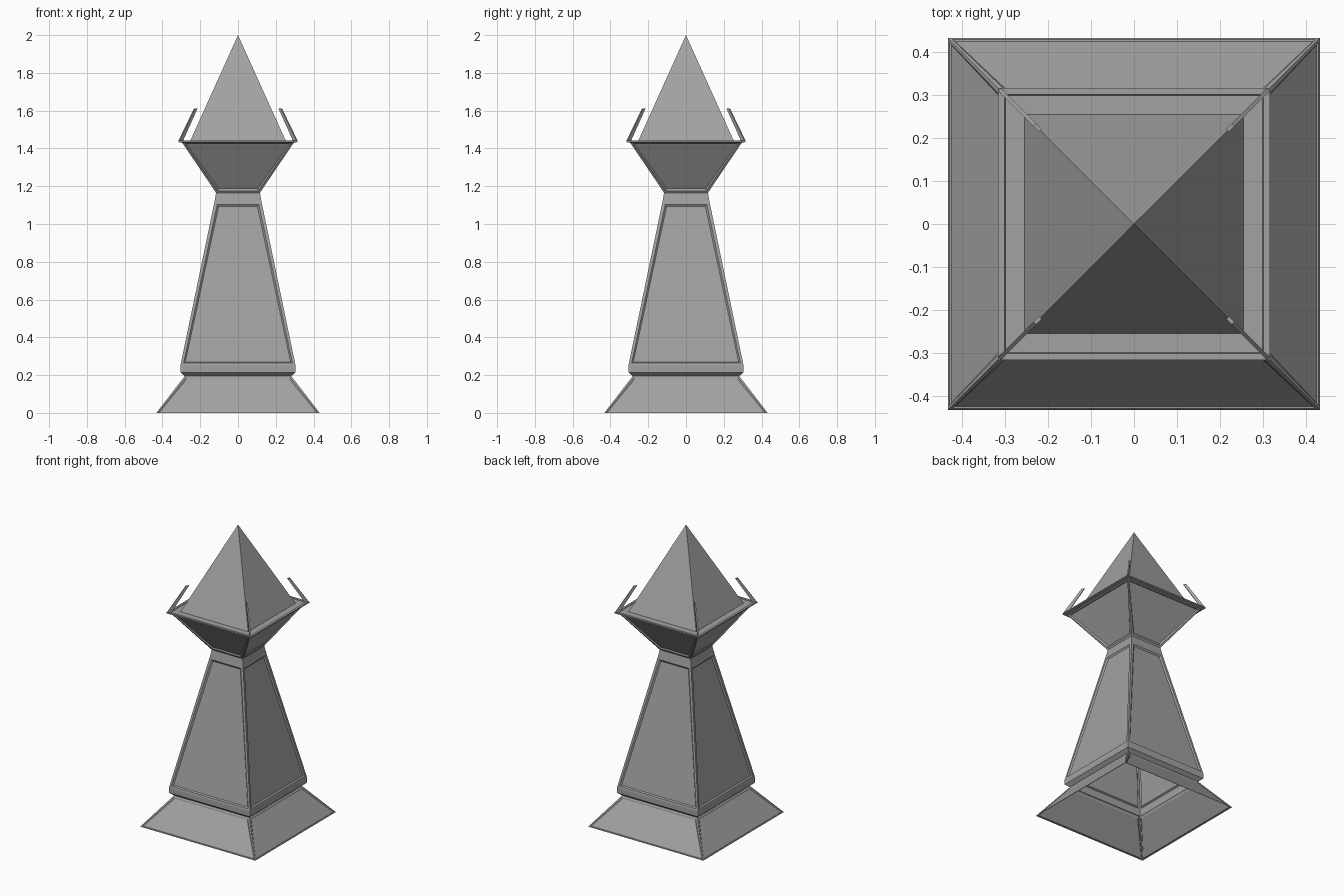
import bpy
import bmesh
from mathutils import Vector

default = bpy.data.objects.get("Cube")
if default:
    bpy.data.objects.remove(default, do_unlink=True)

# One plain stone colour
stone = bpy.data.materials.new("grey stone")
stone.use_nodes = True
GREY = (0.36, 0.36, 0.36, 1.0)
stone.diffuse_color = GREY
stone.node_tree.nodes["Principled BSDF"].inputs["Base Color"].default_value = GREY

CORNERS = [(-1, -1), (1, -1), (1, 1), (-1, 1)]


def finish(bm, name):
    mesh = bpy.data.meshes.new(name)
    bm.to_mesh(mesh)
    bm.free()
    mesh.materials.append(stone)
    obj = bpy.data.objects.new(name, mesh)
    bpy.context.collection.objects.link(obj)
    return obj


def square_loft(name, profile, frame=0.0, ledge=0.01, depth=0.008):
    """Stack square rings of (half width, z); optionally sink a framed panel in each side."""
    bm = bmesh.new()
    rings = [[bm.verts.new((x * w, y * w, z)) for x, y in CORNERS] for w, z in profile]
    sides = []
    for low, high in zip(rings, rings[1:]):
        for i in range(4):
            j = (i + 1) % 4
            sides.append(bm.faces.new((low[i], low[j], high[j], high[i])))
    bm.normal_update()
    if frame:
        bmesh.ops.inset_individual(bm, faces=sides, thickness=frame, depth=0)
        bm.normal_update()
        bmesh.ops.inset_individual(bm, faces=sides, thickness=ledge, depth=-depth)
    return finish(bm, name)


# Flared, open plinth and the moulding above it
square_loft("plinth", [(0.432, 0.0), (0.282, 0.195)], frame=0.012, ledge=0.008, depth=0.004)
square_loft("collar", [(0.282, 0.195), (0.305, 0.215), (0.305, 0.25)])

# Tapered shaft with sunken panels, and its neck
square_loft("shaft", [(0.305, 0.25), (0.124, 1.12)], frame=0.022, ledge=0.012)
square_loft("neck", [(0.124, 1.12), (0.116, 1.165)])

# Flared capital with sunken panels
square_loft("capital", [(0.116, 1.165), (0.295, 1.43)], frame=0.015, ledge=0.01)

# Thin rim with a shallow step around the spire
square_loft("rim", [(0.295, 1.43), (0.315, 1.434), (0.315, 1.442),
                    (0.300, 1.442), (0.298, 1.438), (0.24, 1.438)])

# Pointed spire
bm = bmesh.new()
tip = bm.verts.new((0, 0, 2.0))
foot = [bm.verts.new((x * 0.254, y * 0.254, 1.438)) for x, y in CORNERS]
for i in range(4):
    bm.faces.new((foot[i], foot[(i + 1) % 4], tip))
finish(bm, "spire")

# Slim blades leaning inward from the rim corners
for n, (sx, sy) in enumerate(CORNERS):
    bm = bmesh.new()
    across = Vector((-sy, sx, 0)) * 0.003
    ends = []
    for outer, inner, z in [(0.313, 0.294, 1.44), (0.230, 0.217, 1.612)]:
        ends.append([bm.verts.new(Vector((sx * d, sy * d, z)) + across * s)
                     for d, s in [(outer, -1), (outer, 1), (inner, 1), (inner, -1)]])
    low, high = ends
    for i in range(4):
        j = (i + 1) % 4
        bm.faces.new((low[i], low[j], high[j], high[i]))
    bm.faces.new(high)
    bm.faces.new(low[::-1])
    bmesh.ops.recalc_face_normals(bm, faces=bm.faces[:])
    finish(bm, f"corner_blade_{n + 1}")
